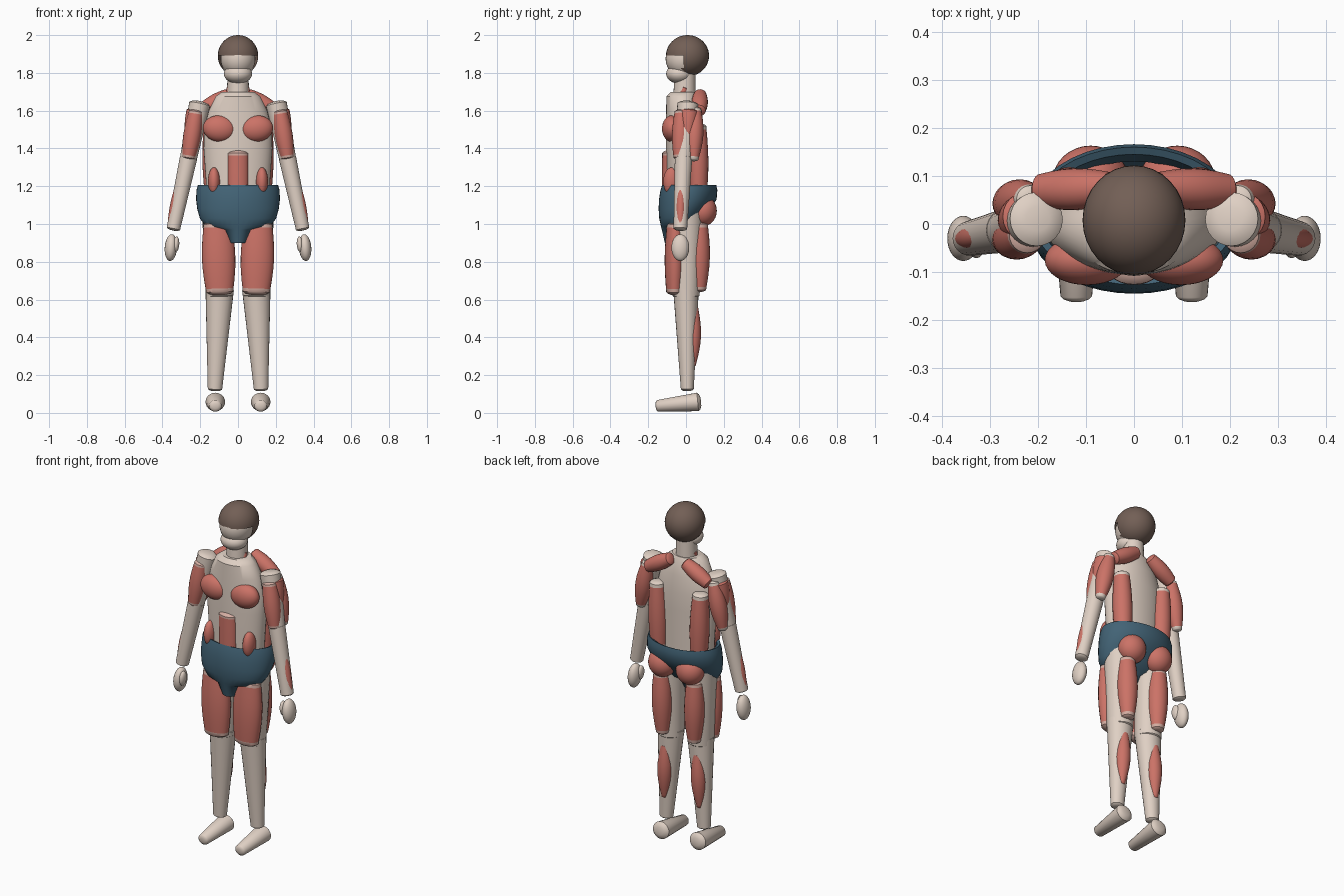
import bpy, bmesh, math
from mathutils import Vector, Matrix

cube = bpy.data.objects.get("Cube")
if cube:
    bpy.data.objects.remove(cube, do_unlink=True)


def material(name, rgb):
    m = bpy.data.materials.new(name)
    m.use_nodes = True
    m.diffuse_color = (*rgb, 1)
    m.node_tree.nodes["Principled BSDF"].inputs["Base Color"].default_value = (*rgb, 1)
    return m


SKIN = material("pale skin", (0.74, 0.63, 0.55))
MUSCLE = material("muscle red", (0.60, 0.17, 0.135))
TENDON = material("tendon pink", (0.66, 0.42, 0.36))
HAIR = material("brown hair", (0.17, 0.115, 0.092))
CLOTH = material("blue cloth", (0.055, 0.125, 0.18))


def finish(name, bm, mats, angle=40):
    bmesh.ops.recalc_face_normals(bm, faces=bm.faces)
    me = bpy.data.meshes.new(name)
    bm.to_mesh(me)
    bm.free()
    for m in mats:
        me.materials.append(m)
    me.shade_smooth()
    me.set_sharp_from_angle(angle=math.radians(angle))
    ob = bpy.data.objects.new(name, me)
    bpy.context.collection.objects.link(ob)
    return ob


def loft(name, rings, mats, bands=None, sides=24, angle=40, open_end=False):
    """Skin elliptical rings (centre, u, v); bands gives a material per gap."""
    bm = bmesh.new()
    loops = []
    for c, u, v in rings:
        turn = [2 * math.pi * i / sides for i in range(sides)]
        loops.append([bm.verts.new(c + u * math.cos(a) + v * math.sin(a)) for a in turn])
    for k in range(len(loops) - 1):
        a, b = loops[k], loops[k + 1]
        for i in range(sides):
            j = (i + 1) % sides
            f = bm.faces.new((a[i], a[j], b[j], b[i]))
            f.material_index = bands[k] if bands else 0
    ends = [(loops[0], 0)] + ([] if open_end else [(loops[-1], -1)])
    for loop, k in ends:
        bm.faces.new(loop).material_index = bands[k] if bands else 0
    return finish(name, bm, mats, angle)


def limb(name, p0, r0, p1, r1, wide=1, deep=1, bulge=0, mats=(SKIN,), cap=0.25):
    """Tapered rod with shallow domed ends; two materials give tendon ends."""
    p0, p1 = Vector(p0), Vector(p1)
    d = p1 - p0
    ax = d.normalized()
    ref = Vector((0, 0, 1)) if abs(ax.y) > 0.8 else Vector((0, 1, 0))
    u = ref.cross(ax).normalized()
    v = ax.cross(u)
    rings, bands = [], []
    steps = [0, 0.05, 0.2, 0.35, 0.5, 0.65, 0.8, 0.95, 1] if bulge else [0, 1]
    body = []
    for t in steps:
        r = r0 + (r1 - r0) * t + bulge * math.sin(math.pi * t)
        body.append((p0 + d * t, r))
    domes = [(0.6, 0.8), (1, 0.45)]
    first = [(p0 - ax * r0 * cap * h, r0 * s) for h, s in reversed(domes)]
    last = [(p1 + ax * r1 * cap * h, r1 * s) for h, s in domes]
    stations = first + body + last
    rings = [(c, u * r * wide, v * r * deep) for c, r in stations]
    if len(mats) > 1:
        n = len(rings) - 1
        bands = [1 if k < 3 or k >= n - 3 else 0 for k in range(n)]
    return loft(name, rings, mats, bands)


def oval(name, centre, size, mat, tilt=0):
    bm = bmesh.new()
    m = Matrix.Translation(centre) @ Matrix.Rotation(tilt, 4, 'Y') @ Matrix.Diagonal((*size, 1))
    bmesh.ops.create_uvsphere(bm, u_segments=32, v_segments=20, radius=1, matrix=m)
    return finish(name, bm, [mat])


def trunk(name, rows, mat, angle=40, open_end=False):
    """Rows of height, half width, front y, back y."""
    rings = [(Vector((0, (f + b) / 2, z)), Vector((w, 0, 0)), Vector((0, (b - f) / 2, 0)))
             for z, w, f, b in rows]
    return loft(name, rings, [mat], None, 40, angle, open_end)


# Head and neck
oval("face", (0, -0.008, 1.875), (0.092, 0.1, 0.1), SKIN)
oval("jaw", (0, -0.035, 1.795), (0.075, 0.07, 0.052), SKIN)
limb("neck", (0, -0.008, 1.66), 0.06, (0, -0.005, 1.8), 0.055)
hair = bmesh.new()
bmesh.ops.create_uvsphere(hair, u_segments=32, v_segments=24, radius=1, matrix=Matrix.Translation(
    (0, 0.008, 1.891)) @ Matrix.Diagonal((0.107, 0.114, 0.109, 1)))
gone = [f for f in hair.faces
        if f.calc_center_median().z < 1.897 and f.calc_center_median().y < -0.018]
bmesh.ops.delete(hair, geom=gone, context='FACES')
finish("hair", hair, [HAIR])

# Trunk and briefs
trunk("torso", [(1.08, 0.165, -0.1, 0.085), (1.2, 0.168, -0.103, 0.085),
                (1.4, 0.182, -0.106, 0.088), (1.5, 0.18, -0.106, 0.088),
                (1.6, 0.155, -0.105, 0.08), (1.675, 0.118, -0.104, 0.066),
                (1.7, 0.085, -0.08, 0.055)], SKIN)
trunk("briefs", [(0.9, 0.045, -0.112, -0.01), (0.97, 0.085, -0.128, 0.03),
                 (0.985, 0.17, -0.132, 0.06), (1.03, 0.202, -0.142, 0.09),
                 (1.08, 0.216, -0.145, 0.13), (1.13, 0.222, -0.143, 0.162),
                 (1.18, 0.22, -0.135, 0.166), (1.207, 0.212, -0.126, 0.16),
                 (1.2, 0.195, -0.112, 0.145), (1.13, 0.185, -0.11, 0.13)],
      CLOTH, 50, True)
limb("abdominal_muscle", (0, -0.09, 1.15), 0.055, (0, -0.09, 1.375), 0.055,
     deep=0.65, mats=(MUSCLE, TENDON), bulge=0.001)

RED = (MUSCLE, TENDON)
PALE = (MUSCLE, SKIN)
for side, s in (("left", 1), ("right", -1)):
    def rod(name, p0, r0, p1, r1, **kw):
        a, b = (s * p0[0], *p0[1:]), (s * p1[0], *p1[1:])
        return limb(f"{side}_{name}", a, r0, b, r1, **kw)

    def blob(name, c, size, mat=MUSCLE, tilt=0):
        return oval(f"{side}_{name}", (s * c[0], *c[1:]), size, mat, s * tilt)

    # Trunk muscles
    blob("chest_muscle", (0.098, -0.075, 1.505), (0.088, 0.052, 0.07), tilt=-0.1)
    blob("oblique_muscle", (0.127, -0.075, 1.225), (0.032, 0.045, 0.075))
    blob("buttock", (0.09, 0.088, 1.07), (0.08, 0.075, 0.082))
    rod("back_muscle", (0.13, 0.065, 1.15), 0.045, (0.14, 0.065, 1.52), 0.042,
        bulge=0.01, mats=PALE)
    rod("shoulder_blade_muscle", (0.05, 0.075, 1.685), 0.033, (0.195, 0.07, 1.6), 0.034,
        bulge=0.01, mats=(MUSCLE,))
    rod("neck_muscle", (0.045, -0.025, 1.67), 0.018, (0.045, -0.005, 1.72), 0.016,
        mats=(MUSCLE,))

    # Arm and hand
    rod("upper_arm", (0.203, 0.01, 1.635), 0.056, (0.262, -0.013, 1.35), 0.045)
    rod("forearm", (0.262, -0.013, 1.35), 0.046, (0.342, -0.03, 0.975), 0.036)
    rod("deltoid", (0.222, 0.015, 1.595), 0.052, (0.25, 0.005, 1.46), 0.034,
        bulge=0.004, mats=(MUSCLE,))
    rod("biceps", (0.222, -0.022, 1.595), 0.038, (0.262, -0.032, 1.35), 0.034,
        bulge=0.011, mats=RED)
    rod("triceps", (0.215, 0.05, 1.61), 0.03, (0.268, 0.04, 1.34), 0.025,
        bulge=0.02, mats=PALE)
    rod("forearm_muscle", (0.318, -0.026, 1.19), 0.018, (0.355, -0.03, 1.0), 0.018,
        bulge=0.006, mats=(MUSCLE,))
    blob("hand", (0.355, -0.03, 0.875), (0.033, 0.047, 0.071), SKIN, -0.08)
    blob("thumb", (0.328, -0.045, 0.892), (0.017, 0.026, 0.042), SKIN, -0.08)

    # Leg and foot
    rod("thigh", (0.103, 0.005, 1.07), 0.088, (0.097, 0.0, 0.62), 0.072)
    rod("shin", (0.097, 0.0, 0.65), 0.075, (0.122, 0.007, 0.125), 0.038, deep=0.9)
    rod("front_thigh_muscle", (0.108, -0.055, 1.0), 0.064, (0.097, -0.06, 0.64), 0.062,
        wide=1.15, deep=0.72, bulge=0.014, mats=RED)
    rod("rear_thigh_muscle", (0.108, 0.07, 1.0), 0.045, (0.103, 0.07, 0.65), 0.036,
        bulge=0.016, mats=RED)
    rod("calf_muscle", (0.105, 0.04, 0.56), 0.024, (0.115, 0.035, 0.25), 0.016,
        bulge=0.022, mats=(MUSCLE,))
    rod("foot", (0.12, 0.062, 0.058), 0.049, (0.12, -0.15, 0.037), 0.031,
        wide=1.06, cap=0.35)
